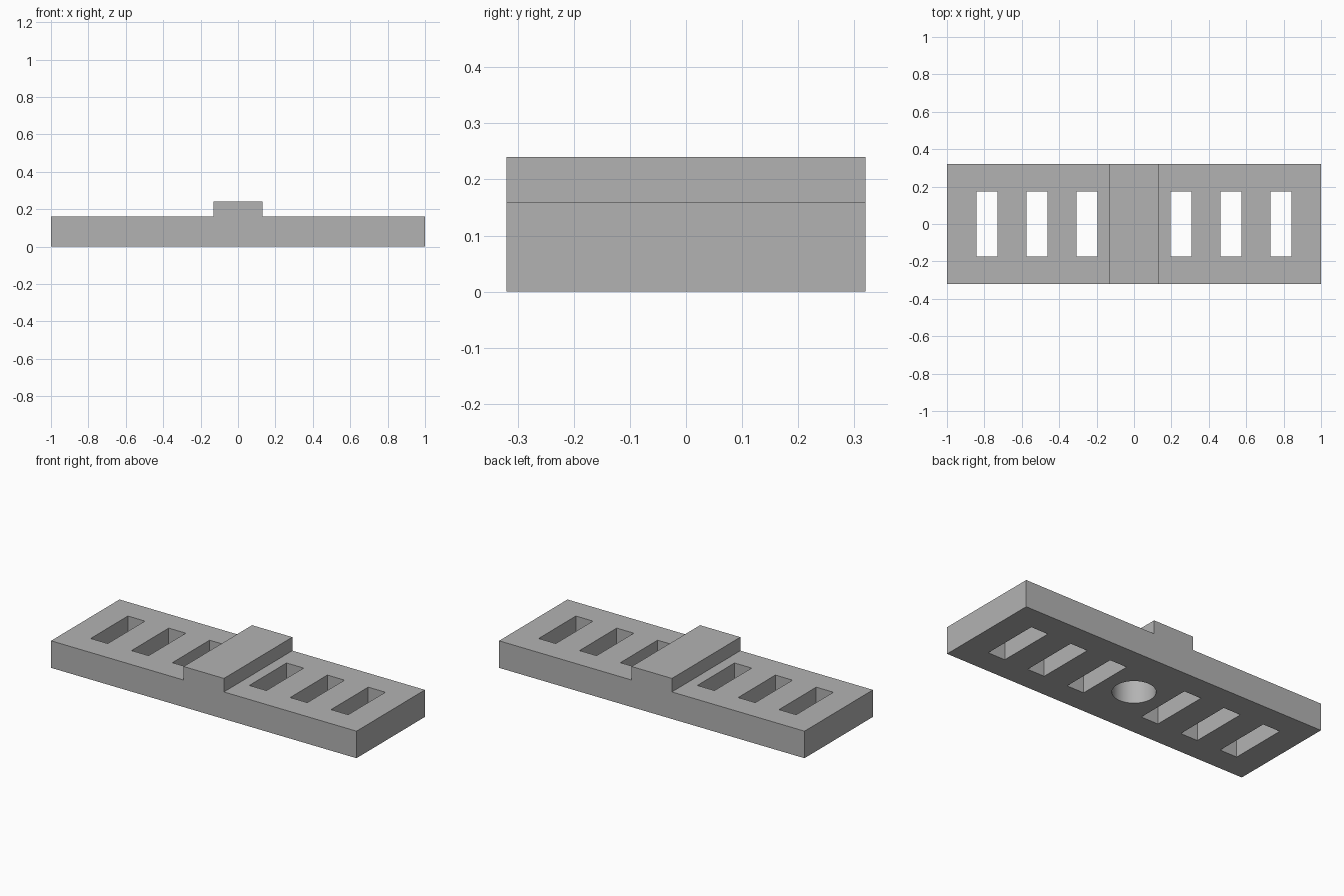
import bpy
import bmesh
import math

if "Cube" in bpy.data.objects:
    bpy.data.objects.remove(bpy.data.objects["Cube"], do_unlink=True)

HALF_DEPTH = 0.32
PLATE_TOP = 0.16
RIB_TOP = 0.24
RIB_HALF = 0.132

grey = bpy.data.materials.new("plain grey")
grey.use_nodes = True
colour = (0.45, 0.45, 0.45, 1)
grey.diffuse_color = colour
grey.node_tree.nodes["Principled BSDF"].inputs["Base Color"].default_value = colour


def cut(target, cutter):
    """Subtract the cutter from the target, then remove it."""
    cutter.hide_render = True
    mod = target.modifiers.new("cut", "BOOLEAN")
    mod.operation = "DIFFERENCE"
    mod.solver = "EXACT"
    mod.object = cutter
    bpy.ops.object.select_all(action="DESELECT")
    target.select_set(True)
    bpy.context.view_layer.objects.active = target
    bpy.ops.object.modifier_apply(modifier=mod.name)
    bpy.data.objects.remove(cutter, do_unlink=True)


# Stepped plate: front profile extruded along y
profile = [(-1, 0), (1, 0), (1, PLATE_TOP), (RIB_HALF, PLATE_TOP), (RIB_HALF, RIB_TOP),
           (-RIB_HALF, RIB_TOP), (-RIB_HALF, PLATE_TOP), (-1, PLATE_TOP)]
bm = bmesh.new()
face = bm.faces.new([bm.verts.new((x, -HALF_DEPTH, z)) for x, z in profile])
side = bmesh.ops.extrude_face_region(bm, geom=[face])
moved = [v for v in side["geom"] if isinstance(v, bmesh.types.BMVert)]
bmesh.ops.translate(bm, vec=(0, 2 * HALF_DEPTH, 0), verts=moved)
bmesh.ops.recalc_face_normals(bm, faces=bm.faces)
mesh = bpy.data.meshes.new("slotted_plate")
bm.to_mesh(mesh)
bm.free()
mesh.materials.append(grey)
plate = bpy.data.objects.new("slotted_plate", mesh)
bpy.context.collection.objects.link(plate)

# Three through slots on each side of the rib
for sign in (-1, 1):
    for i in range(3):
        x = sign * (0.252 + i * 0.2675)
        bpy.ops.mesh.primitive_cube_add(size=1, location=(x, 0, PLATE_TOP / 2))
        slot = bpy.context.object
        slot.name = "slot_cutter"
        slot.scale = (0.112, 0.348, 0.4)
        bpy.context.view_layer.update()
        cut(plate, slot)

# Blind round hole in the underside
bpy.ops.mesh.primitive_cylinder_add(vertices=64, radius=0.115, depth=2 * PLATE_TOP,
                                    location=(0, 0, 0))
hole = bpy.context.object
hole.name = "hole_cutter"
cut(plate, hole)

plate.data.materials.clear()
plate.data.materials.append(grey)
for poly in plate.data.polygons:
    poly.material_index = 0
bpy.ops.object.select_all(action="DESELECT")
plate.select_set(True)
bpy.context.view_layer.objects.active = plate
bpy.ops.object.shade_smooth_by_angle(angle=math.radians(30))
